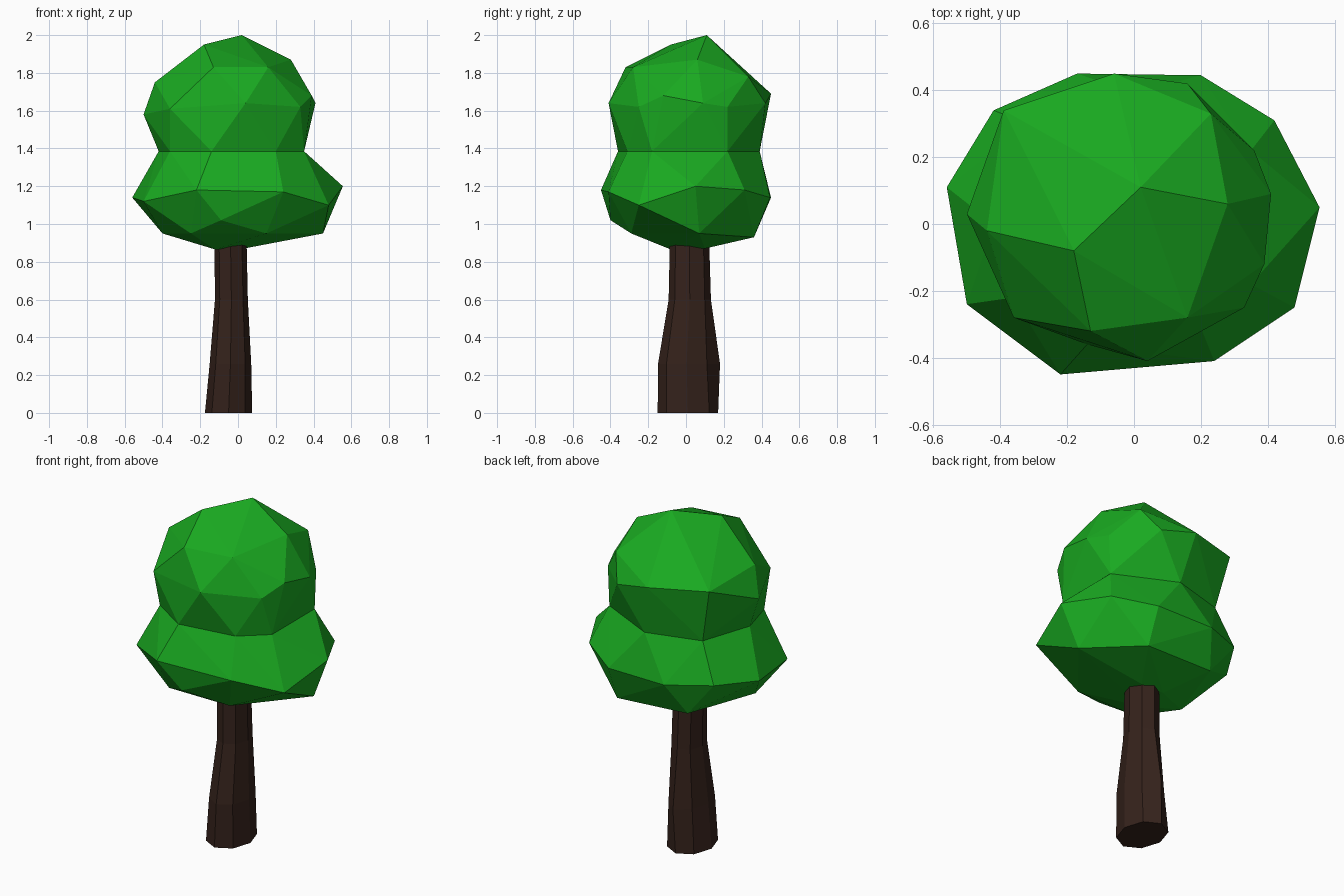
import bpy, bmesh
from math import cos, sin, pi


def finish(name, bm, color):
    bmesh.ops.recalc_face_normals(bm, faces=bm.faces[:])
    mesh = bpy.data.meshes.new(name)
    bm.to_mesh(mesh)
    bm.free()
    mat = bpy.data.materials.new(name + "_color")
    mat.diffuse_color = color
    mesh.materials.append(mat)
    obj = bpy.data.objects.new(name, mesh)
    bpy.context.collection.objects.link(obj)
    return obj


# Crown: two faceted lobes that share a pinched waist
WAIST_Z = 1.385
waist = [(-0.14, -0.36), (0.20, -0.31), (0.35, -0.18), (0.35, 0.22),
         (0.0, 0.39), (-0.32, 0.30), (-0.42, 0.0), (-0.36, -0.22)]
upper_lobe = [
    (0.02, 0.11, 2.0), (-0.18, -0.08, 1.95), (0.28, 0.06, 1.87),
    (-0.13, -0.32, 1.83), (0.16, -0.28, 1.83), (-0.44, -0.02, 1.75),
    (-0.39, 0.34, 1.71), (0.23, 0.33, 1.78), (-0.06, 0.45, 1.69),
    (0.41, 0.09, 1.64), (-0.50, 0.03, 1.58), (-0.36, -0.28, 1.61),
    (0.04, -0.41, 1.64), (0.39, -0.12, 1.68), (0.16, 0.42, 1.64),
    (0.36, 0.22, 1.62), (0.33, -0.25, 1.62)]
lower_lobe = [
    (-0.56, 0.11, 1.14), (-0.50, -0.24, 1.12), (-0.22, -0.45, 1.18),
    (0.24, -0.41, 1.17), (0.48, -0.25, 1.10), (0.555, 0.05, 1.20),
    (0.42, 0.31, 1.18), (0.20, 0.445, 1.14), (-0.17, 0.45, 1.14),
    (-0.42, 0.34, 1.16), (-0.09, -0.40, 1.02), (-0.40, -0.08, 0.95),
    (-0.25, -0.29, 0.95), (0.15, -0.29, 0.95), (0.45, 0.07, 0.95),
    (0.20, 0.36, 0.93), (-0.25, 0.34, 0.95), (-0.12, -0.08, 0.865),
    (0.03, 0.10, 0.87), (-0.12, 0.10, 0.87)]

crown = bmesh.new()
for lobe in (upper_lobe, lower_lobe):
    pts = lobe + [(x, y, WAIST_Z) for x, y in waist]
    bmesh.ops.convex_hull(crown, input=[crown.verts.new(p) for p in pts])
caps = [f for f in crown.faces
        if all(abs(v.co.z - WAIST_Z) < 1e-4 for v in f.verts)]
bmesh.ops.delete(crown, geom=caps, context='FACES')
loose = [v for v in crown.verts if not v.link_faces]
bmesh.ops.delete(crown, geom=loose, context='VERTS')
bmesh.ops.remove_doubles(crown, verts=crown.verts[:], dist=1e-4)
finish("crown", crown, (0.01, 0.40, 0.015, 1))

# Trunk: tapered eight-sided loft; each ring is z, x min, x max, y min, y max
SIDES = 8
sections = [(0.0, -0.175, 0.075, -0.15, 0.17), (0.26, -0.15, 0.07, -0.148, 0.155),
            (0.60, -0.122, 0.052, -0.092, 0.132), (0.93, -0.125, 0.045, -0.085, 0.122)]
trunk = bmesh.new()
rings = []
for z, x0, x1, y0, y1 in sections:
    rings.append([trunk.verts.new(((x0 + x1) / 2 + (x1 - x0) / 2 * cos(2 * pi * i / SIDES),
                                   (y0 + y1) / 2 + (y1 - y0) / 2 * sin(2 * pi * i / SIDES), z))
                  for i in range(SIDES)])
for a, b in zip(rings, rings[1:]):
    for i in range(SIDES):
        j = (i + 1) % SIDES
        trunk.faces.new((a[i], a[j], b[j], b[i]))
trunk.faces.new(rings[0][::-1])
trunk.faces.new(rings[-1])
# Small knot on the back of the trunk
rings[1][2].co.y = 0.18
finish("trunk", trunk, (0.035, 0.016, 0.011, 1))
